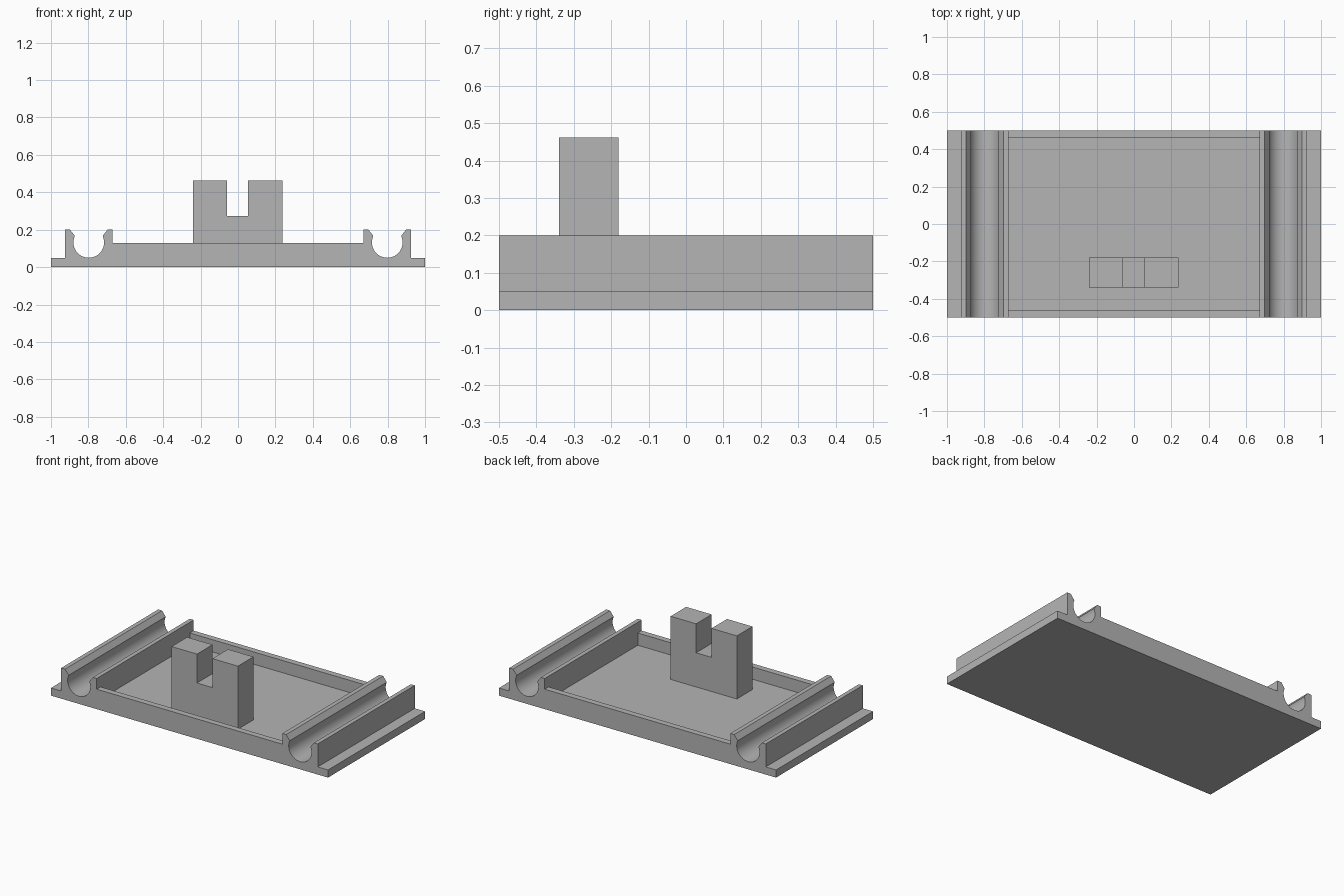
import bpy, bmesh, math

cube = bpy.data.objects.get("Cube")
if cube:
    bpy.data.objects.remove(cube, do_unlink=True)

grey = bpy.data.materials.new("plain_grey")
grey.use_nodes = True
grey.diffuse_color = (0.46, 0.46, 0.46, 1)
grey.node_tree.nodes["Principled BSDF"].inputs["Base Color"].default_value = grey.diffuse_color


def extrude_profile(name, points, y0, y1):
    """Extrude a closed outline of (x, z) points from y0 to y1."""
    bm = bmesh.new()
    face = bm.faces.new([bm.verts.new((x, y0, z)) for x, z in points])
    new = bmesh.ops.extrude_face_region(bm, geom=[face])["geom"]
    bmesh.ops.translate(bm, vec=(0, y1 - y0, 0),
                        verts=[v for v in new if isinstance(v, bmesh.types.BMVert)])
    bmesh.ops.recalc_face_normals(bm, faces=bm.faces)
    mesh = bpy.data.meshes.new(name)
    bm.to_mesh(mesh)
    bm.free()
    mesh.materials.append(grey)
    obj = bpy.data.objects.new(name, mesh)
    bpy.context.collection.objects.link(obj)
    return obj


BASE, WALL, RAIL = 0.05, 0.13, 0.2
IN, OUT, MID = 0.67, 0.926, 0.798
RADIUS, NECK, STEPS = 0.082, 25, 32

# Half section: inner rail lip, round channel, outer lip, side flange
half = [(IN, WALL), (IN, RAIL), (0.698, RAIL)]
for i in range(STEPS + 1):
    a = math.radians(180 - NECK + (180 + 2 * NECK) * i / STEPS)
    half.append((MID + RADIUS * math.cos(a), BASE + RADIUS + RADIUS * math.sin(a)))
half += [(0.898, RAIL), (OUT, RAIL), (OUT, BASE), (1, BASE), (1, 0)]
outline = half + [(-x, z) for x, z in reversed(half)]
tray = extrude_profile("tray_with_rails", outline, -0.5, 0.5)

# Recessed floor between the rails and the end walls
cutter = extrude_profile("recess_cutter",
                         [(-IN, BASE), (IN, BASE), (IN, 0.3), (-IN, 0.3)], -0.46, 0.46)
cutter.hide_render = True
cut = tray.modifiers.new("recess", "BOOLEAN")
cut.operation = "DIFFERENCE"
cut.solver = "EXACT"
cut.object = cutter
bpy.context.view_layer.objects.active = tray
tray.select_set(True)
bpy.ops.object.modifier_apply(modifier=cut.name)
bpy.data.objects.remove(cutter, do_unlink=True)

# Smooth channels with sharp edges
bpy.ops.object.select_all(action="DESELECT")
tray.select_set(True)
bpy.ops.object.shade_smooth_by_angle(angle=math.radians(25))

# Slotted upright post
TOP, SLOT = 0.462, 0.273
extrude_profile("slotted_post",
                [(-0.241, BASE), (0.237, BASE), (0.237, TOP), (0.053, TOP),
                 (0.053, SLOT), (-0.058, SLOT), (-0.058, TOP), (-0.241, TOP)],
                -0.34, -0.18)
